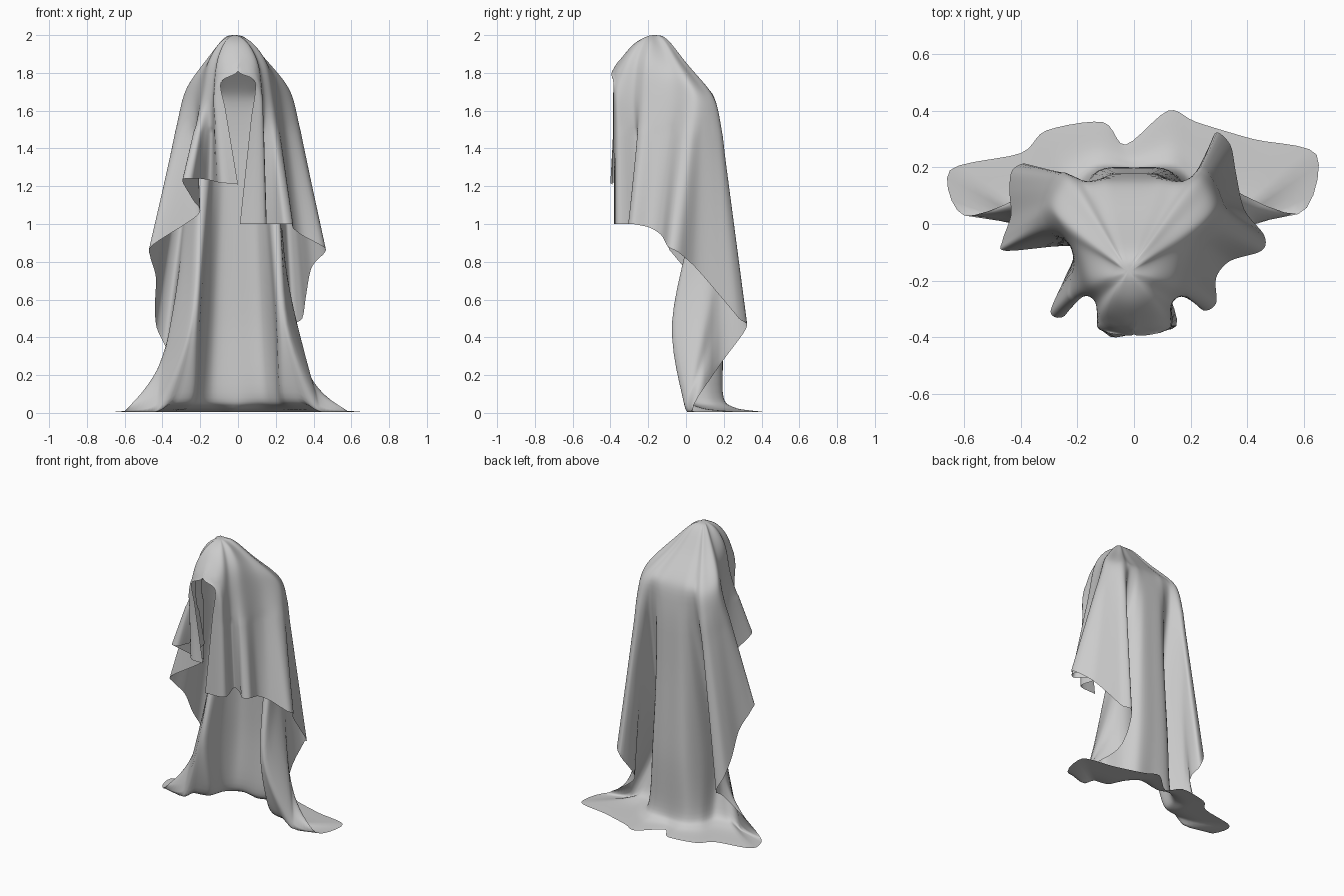
import bpy, bmesh
from mathutils import Vector as V

if "Cube" in bpy.data.objects:
    bpy.data.objects.remove(bpy.data.objects["Cube"])

POLE = V((-.02, -0.17, 2.003))

# Where the cloth breaks over hood and shoulders (half, front opening to back)
shoulder = [(.09, -.385, 1.75), (.13, -.36, 1.67), (.13, -.29, 1.68), (.15, -.26, 1.68),
            (.175, -.235, 1.68), (.19, -.20, 1.68), (.205, -.13, 1.68), (.23, -.06, 1.68),
            (.275, .0, 1.67), (.30, .05, 1.65), (.295, .09, 1.63), (.275, .13, 1.62),
            (.25, .165, 1.61), (.225, .175, 1.60), (.195, .165, 1.61), (.175, .16, 1.61),
            (.155, .16, 1.61), (.13, .165, 1.60), (.10, .17, 1.60), (.06, .17, 1.59)]

# Hem from the front opening round to the back, each side
hem_right = [(.01, -.38, 1.0), (.15, -.36, 1.0), (.115, -.21, 1.0), (.19, -.25, 1.0),
             (.245, -.305, 1.0), (.29, -.28, 1.0), (.29, -.19, .98), (.34, -.13, .94),
             (.45, -.095, .88), (.46, -.04, .85), (.39, .05, .77), (.36, .18, .62),
             (.34, .28, .50), (.285, .32, .45), (.28, .17, .24), (.58, .035, .01),
             (.645, .245, .006), (.42, .30, .006), (.22, .36, .006), (.12, .4, .006)]
hem_left = [(0, -.39, 1.21), (-.1, -.385, 1.22), (-.14, -.17, 1.23), (-.2, -.23, 1.24),
            (-.245, -.325, 1.24), (-.295, -.31, 1.23), (-.24, -.18, 1.13), (-.21, -.08, 1.05),
            (-.45, -.095, .89), (-.465, -.06, .83), (-.435, .03, .72), (-.44, .12, .56),
            (-.43, .19, .45), (-.38, .21, .34), (-.38, .11, .26), (-.60, .03, .01),
            (-.65, .19, .006), (-.40, .25, .006), (-.31, .33, .006), (-.11, .36, .006)]
# Trailing back sheet: standing x, y and where it meets the floor x, y
standing = [(.265, -.05, .40, .0), (.23, -.07, .31, -.01), (.205, -.04, .23, .01),
            (.185, .09, .20, .12), (.12, .19, .13, .19)]


def column(s, h, stand=None, first=False):
    """Control points of one strand of cloth from the crown to the hem."""
    s, h = V(s), V(h)
    w = min(1, max(0, (s.y + .2) / .34))
    top, a, b = POLE.lerp(s, .2), POLE.lerp(s, .5), POLE.lerp(s, .85)
    top.z = 1.993 - .008 * w
    a.z = 1.955 - .105 * w
    b.z = 1.85 - .135 * w
    if first:
        top, a, b = V((-.016, -.215, 1.99)), V((-.01, -.30, 1.94)), V((0, -.39, 1.81))
    if stand:
        m = V((stand[0], stand[1], .5))
        f = V((stand[2], stand[3], .11))
        g = f.lerp(h, .3)
        g.z = .03
        return [POLE, top, a, b, s, s.lerp(m, .5), m, f, g, h]
    return [POLE, top, a, b, s] + [s.lerp(h, t) for t in (.25, .45, .65, .83, 1)]


def side(hem, sign):
    cols = []
    for i, (s, h) in enumerate(zip(shoulder, hem)):
        st = None
        if i >= 15:
            x, y, fx, fy = standing[i - 15]
            st = (x * sign, y, fx * sign, fy)
        cols.append(column((s[0] * sign, s[1], s[2]), h, st, i == 0))
    return cols


def spline(pts, n):
    """Smooth curve through the points, n samples per span."""
    p = [2 * pts[0] - pts[1]] + list(pts) + [2 * pts[-1] - pts[-2]]
    out = []
    for i in range(1, len(p) - 2):
        for k in range(n):
            t = k / n
            m0, m1 = (p[i + 1] - p[i - 1]) * .45, (p[i + 2] - p[i]) * .45
            out.append(p[i] * (2 * t**3 - 3 * t**2 + 1) + m0 * (t**3 - 2 * t**2 + t)
                       + p[i + 1] * (3 * t**2 - 2 * t**3) + m1 * (t**3 - t**2))
    out.append(pts[-1].copy())
    return out


centre = column((0, .17, 1.59), (-.03, .28, .006), (0, .2, .01, .19))
cols = side(hem_left, -1) + [centre] + side(hem_right, 1)[::-1]
strands = [spline(c, 6) for c in cols]
rows = [spline(list(r), 5) for r in zip(*strands)]

# Draped hooded cloth as one lofted sheet
bm = bmesh.new()
grid = []
for i, r in enumerate(rows):
    if i <= 16:  # close the seam above the hood opening
        r[0] = r[-1] = (r[0] + r[-1]) / 2
    grid.append([bm.verts.new((p.x, p.y, min(2, max(.004, p.z)))) for p in r])
for r0, r1 in zip(grid, grid[1:]):
    for j in range(len(r0) - 1):
        bm.faces.new((r0[j], r1[j], r1[j + 1], r0[j + 1]))
bmesh.ops.remove_doubles(bm, verts=bm.verts, dist=.0008)

# Relax the crown and shoulders so no hard ridge is left
soft = [v for v in bm.verts if 1.5 < v.co.z and not v.is_boundary and v.co.y > -.36]
for _ in range(14):
    bmesh.ops.smooth_vert(bm, verts=soft, factor=.5, use_axis_x=True,
                          use_axis_y=True, use_axis_z=True)
bmesh.ops.recalc_face_normals(bm, faces=bm.faces)
me = bpy.data.meshes.new("draped_cloth")
bm.to_mesh(me)
bm.free()
for p in me.polygons:
    p.use_smooth = True
bpy.context.collection.objects.link(bpy.data.objects.new("draped_cloth", me))
